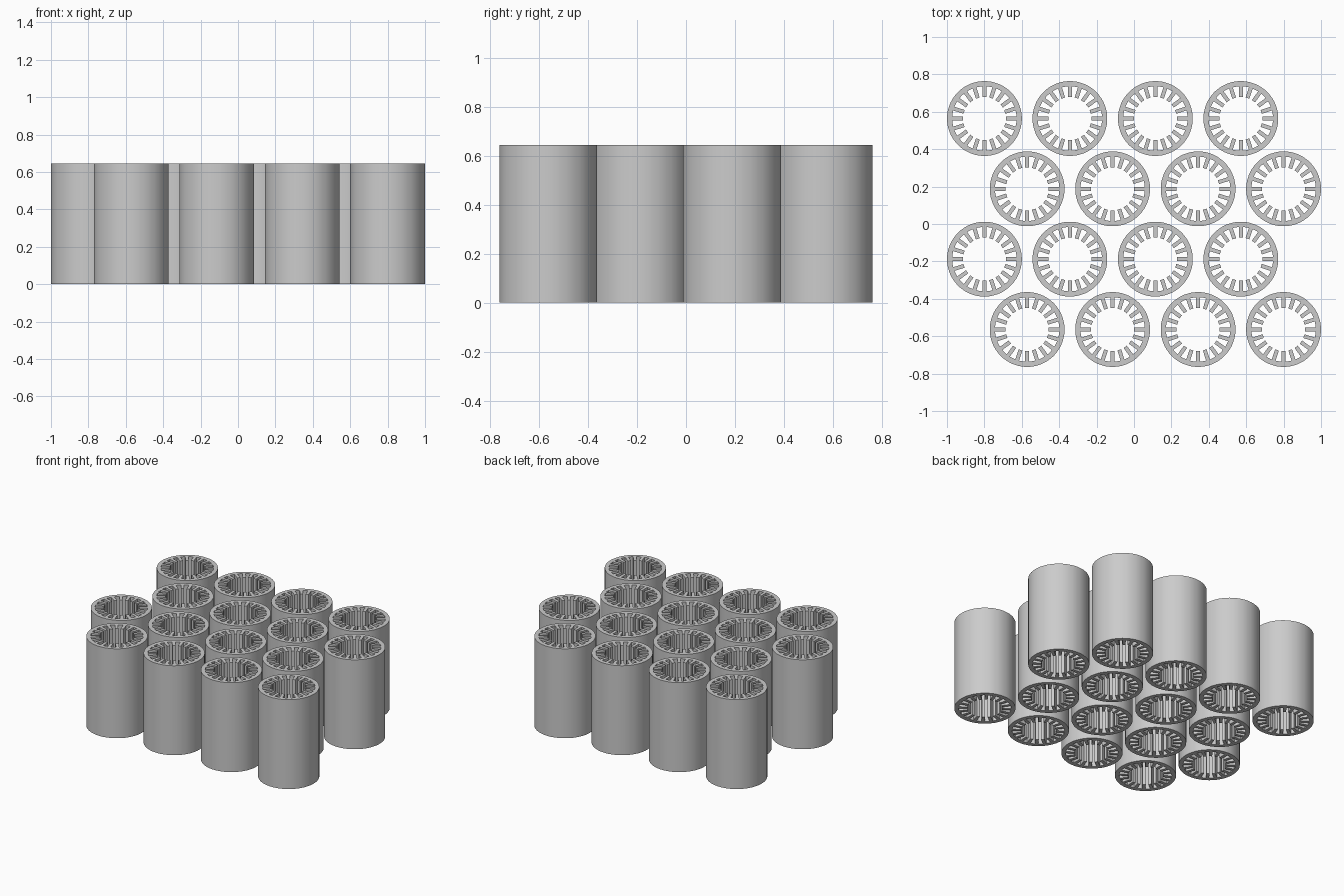
import bpy
import bmesh
from math import asin, cos, radians, sin, tau

default_cube = bpy.data.objects.get("Cube")
if default_cube:
    bpy.data.objects.remove(default_cube, do_unlink=True)

HEIGHT = 0.645
OUTER, INNER, TIP = 0.2, 0.172, 0.115   # wall radii and fin tip radius
FINS, FIN_WIDTH = 20, 0.021
GAP_STEPS = 3
X_PITCH, Y_PITCH = 0.457, 0.376

# Plain grey for every tube
grey = bpy.data.materials.new("plain grey")
grey.use_nodes = True
colour = (0.6, 0.6, 0.6, 1)
grey.diffuse_color = colour
grey.node_tree.nodes["Principled BSDF"].inputs["Base Color"].default_value = colour


def build_tube_mesh():
    """Cross-section of a round wall with inward fins, extruded upwards."""
    bm = bmesh.new()
    half = asin(FIN_WIDTH / 2 / INNER)
    tip_half = asin(FIN_WIDTH / 2 / TIP)
    pitch = tau / FINS
    gap = pitch - 2 * half

    def point(radius, angle):
        return bm.verts.new((radius * cos(angle), radius * sin(angle), 0))

    # Wall angles: both sides of each fin root, then steps across the gap
    angles = []
    for i in range(FINS):
        start = i * pitch
        angles.append(start - half)
        angles += [start + half + gap * k / GAP_STEPS for k in range(GAP_STEPS)]
    inner = [point(INNER, a) for a in angles]
    outer = [point(OUTER, a) for a in angles]
    count = len(angles)
    for i in range(count):
        j = (i + 1) % count
        bm.faces.new((inner[i], outer[i], outer[j], inner[j]))

    # Fins of even thickness pointing at the axis
    for i in range(FINS):
        root = i * (GAP_STEPS + 1)
        low = point(TIP, i * pitch - tip_half)
        high = point(TIP, i * pitch + tip_half)
        bm.faces.new((low, inner[root], inner[root + 1], high))

    extruded = bmesh.ops.extrude_face_region(bm, geom=bm.faces[:], use_keep_orig=True)
    top = [g for g in extruded["geom"] if isinstance(g, bmesh.types.BMVert)]
    bmesh.ops.translate(bm, verts=top, vec=(0, 0, HEIGHT))
    bmesh.ops.recalc_face_normals(bm, faces=bm.faces[:])
    mesh = bpy.data.meshes.new("finned_tube")
    bm.to_mesh(mesh)
    bm.free()
    mesh.materials.append(grey)
    return mesh


# Four staggered rows of four tubes sharing one mesh
tube_mesh = build_tube_mesh()
for row in range(4):
    shift = X_PITCH / 4 * (1 if row % 2 == 0 else -1)
    for col in range(4):
        tube = bpy.data.objects.new(f"finned_tube_{row + 1}_{col + 1}", tube_mesh)
        tube.location = ((col - 1.5) * X_PITCH + shift, (row - 1.5) * Y_PITCH, 0)
        bpy.context.collection.objects.link(tube)

# Smooth round walls with crisp fin edges and rims
bpy.ops.object.select_all(action="DESELECT")
tube.select_set(True)
bpy.context.view_layer.objects.active = tube
bpy.ops.object.shade_smooth_by_angle(angle=radians(30))
